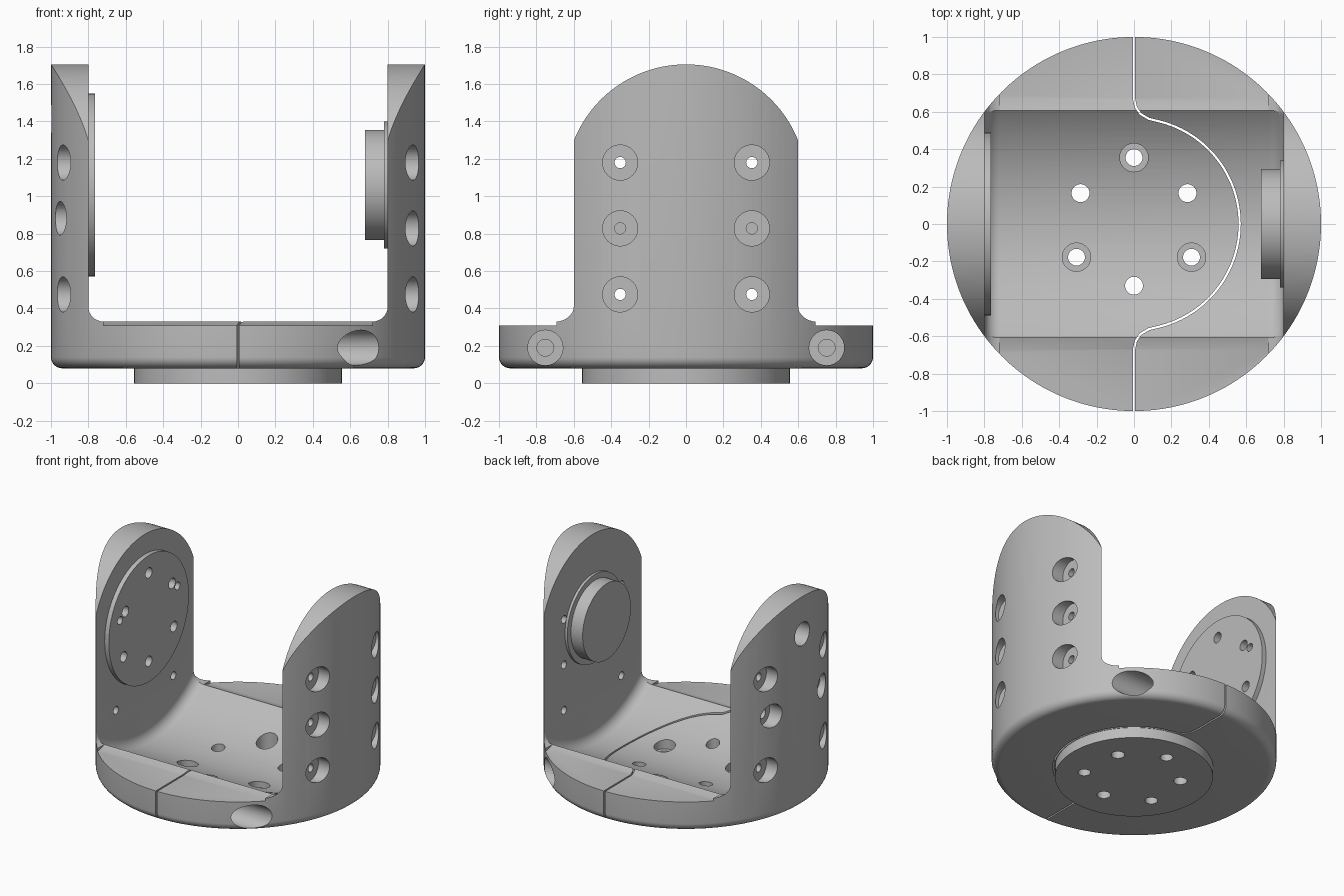
import bpy, bmesh, math

cube = bpy.data.objects.get("Cube")
if cube:
    bpy.data.objects.remove(cube, do_unlink=True)

AXIS_Z = 1.06          # height of the pivot axis
INNER = 0.8            # inner face of the arms

grey = bpy.data.materials.new("plain_grey")
grey.use_nodes = True
grey.diffuse_color = (0.5, 0.5, 0.5, 1)
grey.node_tree.nodes["Principled BSDF"].inputs["Base Color"].default_value = (0.5, 0.5, 0.5, 1)


def arc(u, v, r, start, end, n):
    """Points on an arc, angles in degrees."""
    steps = [math.radians(start + (end - start) * i / n) for i in range(n + 1)]
    return [(u + r * math.cos(a), v + r * math.sin(a)) for a in steps]


def circle(u, v, r, n=32):
    return arc(u, v, r, 0, 360, n)[:-1]


def prism(name, profile, axis, lo, hi, round_lo=0, round_hi=0):
    """Extrude a 2D profile along an axis; optionally round its end edges."""
    place = {"x": lambda u, v, w: (w, u, v),
             "y": lambda u, v, w: (u, w, v),
             "z": lambda u, v, w: (u, v, w)}[axis]
    bm = bmesh.new()
    rings = [[bm.verts.new(place(u, v, w)) for u, v in profile] for w in (lo, hi)]
    caps = [bm.faces.new(r) for r in rings]
    n = len(profile)
    for i in range(n):
        j = (i + 1) % n
        bm.faces.new((rings[0][i], rings[0][j], rings[1][j], rings[1][i]))
    bmesh.ops.recalc_face_normals(bm, faces=bm.faces)
    for cap, radius in zip(caps, (round_lo, round_hi)):
        if radius:
            bmesh.ops.bevel(bm, geom=list(cap.edges), offset=radius, segments=8,
                            profile=0.5, affect='EDGES')
    mesh = bpy.data.meshes.new(name)
    bm.to_mesh(mesh)
    bm.free()
    mesh.materials.append(grey)
    obj = bpy.data.objects.new(name, mesh)
    bpy.context.scene.collection.objects.link(obj)
    return obj


def combine(targets, cutter, operation='DIFFERENCE'):
    """Apply a boolean to each target, then discard the cutter."""
    for target in targets:
        mod = target.modifiers.new("cut", 'BOOLEAN')
        mod.operation = operation
        mod.solver = 'EXACT'
        mod.object = cutter
        bpy.context.view_layer.objects.active = target
        bpy.ops.object.modifier_apply(modifier=mod.name)
    bpy.data.objects.remove(cutter, do_unlink=True)


def bore(targets, axis, u, v, r, lo, hi):
    combine(targets, prism("cutter", circle(u, v, r), axis, lo, hi))


# Yoke: a round column with domed arms
yoke = prism("yoke", circle(0, 0, 1, 160), "z", 0.08, 1.9, round_lo=0.06)
dome = [(-1.2, 0), (1.2, 0), (1.2, AXIS_Z)] + arc(0, AXIS_Z, 0.645, 0, 180, 64) + [(-1.2, AXIS_Z)]
combine([yoke], prism("cutter", dome, "x", -1.2, 1.2), 'INTERSECT')

# Space between the arms, with filleted feet
f = 0.08
gap = (arc(-INNER + f, 0.33 + f, f, 180, 270, 8) + arc(INNER - f, 0.33 + f, f, 270, 360, 8)
       + [(INNER, 2.2), (-INNER, 2.2)])
combine([yoke], prism("cutter", gap, "y", -1.3, 1.3))

# Trough in the base, concentric with the pivot axis
combine([yoke], prism("cutter", circle(0, AXIS_Z, 0.95, 160), "x", -0.7995, 0.7995, f, f))

# Slightly lowered front and back ledges
for s in (-1, 1):
    ledge = [(s * 0.59, 0.335), (s * 0.67, 0.31), (s * 1.2, 0.31), (s * 1.2, 0.335)]
    combine([yoke], prism("cutter", ledge, "x", -0.72, 0.72))

# Parting slit between the main body and the clamp half
half = [(0, 1.2), (0, 0.67), (0.01, 0.625), (0.035, 0.588), (0.08, 0.562)]
path = half + arc(0, 0, 0.565, 76, -76, 48) + [(x, -y) for x, y in reversed(half)]
left, right = [], []
for i, (x, y) in enumerate(path):
    (ax, ay), (bx, by) = path[max(i - 1, 0)], path[min(i + 1, len(path) - 1)]
    d = math.hypot(bx - ax, by - ay)
    nx, ny = -(by - ay) / d * 0.006, (bx - ax) / d * 0.006
    left.append((x + nx, y + ny))
    right.append((x - nx, y - ny))
combine([yoke], prism("cutter", left + right[::-1], "z", -0.1, 0.6))

# Bottom hub, horn disk and bearing boss
hub = prism("bottom_hub", circle(0, 0, 0.555, 96), "z", 0, 0.085)
horn = prism("horn_disk", circle(0, AXIS_Z, 0.49, 96), "x", -INNER - 0.005, -0.765)
prism("bearing_flange", circle(0, AXIS_Z, 0.34, 96), "x", 0.78, INNER + 0.005)
prism("bearing_boss", circle(0, AXIS_Z, 0.295, 96), "x", 0.68, 0.79)

# Three screw holes and three pin holes, repeated on the base and the horn
for k in range(3):
    a = math.radians(90 + 120 * k)
    su, sv = 0.355 * math.cos(a), 0.355 * math.sin(a)
    pu, pv = -0.33 * math.cos(a), -0.33 * math.sin(a)
    bore([yoke, hub], "z", su, sv, 0.045, -0.1, 0.5)
    bore([yoke, hub], "z", su, sv, 0.076, 0.07, 0.5)
    bore([yoke, hub], "z", pu, pv, 0.048, -0.1, 0.5)
    bore([yoke, horn], "x", su, AXIS_Z + sv, 0.04, -1.1, -0.7)
    bore([yoke], "x", su, AXIS_Z + sv, 0.09, -1.1, -0.87)
    bore([yoke, horn], "x", pu, AXIS_Z + pv, 0.04, -0.84, -0.7)

# Counterbored screw holes through both arms
for y in (-0.352, 0.352):
    for z in (0.475, 0.828, 1.18):
        bore([yoke], "x", y, z, 0.03, 0.7, 1.1)
        bore([yoke], "x", y, z, 0.094, 0.87, 1.1)
        if z != 0.828:
            bore([yoke, horn], "x", y, z, 0.03, -1.1, -0.7)
            bore([yoke], "x", y, z, 0.094, -1.1, -0.87)

# Clamp bolt holes in the base rim
for y in (-0.752, 0.752):
    bore([yoke], "x", y, 0.19, 0.045, -0.25, 0.9)
    bore([yoke], "x", y, 0.19, 0.094, 0.4, 1.1)

# Smooth curved faces, keep machined edges crisp
bpy.ops.object.select_all(action='DESELECT')
for obj in bpy.context.scene.objects:
    if obj.type == 'MESH':
        obj.select_set(True)
        bpy.context.view_layer.objects.active = obj
bpy.ops.object.shade_smooth_by_angle(angle=math.radians(25))
